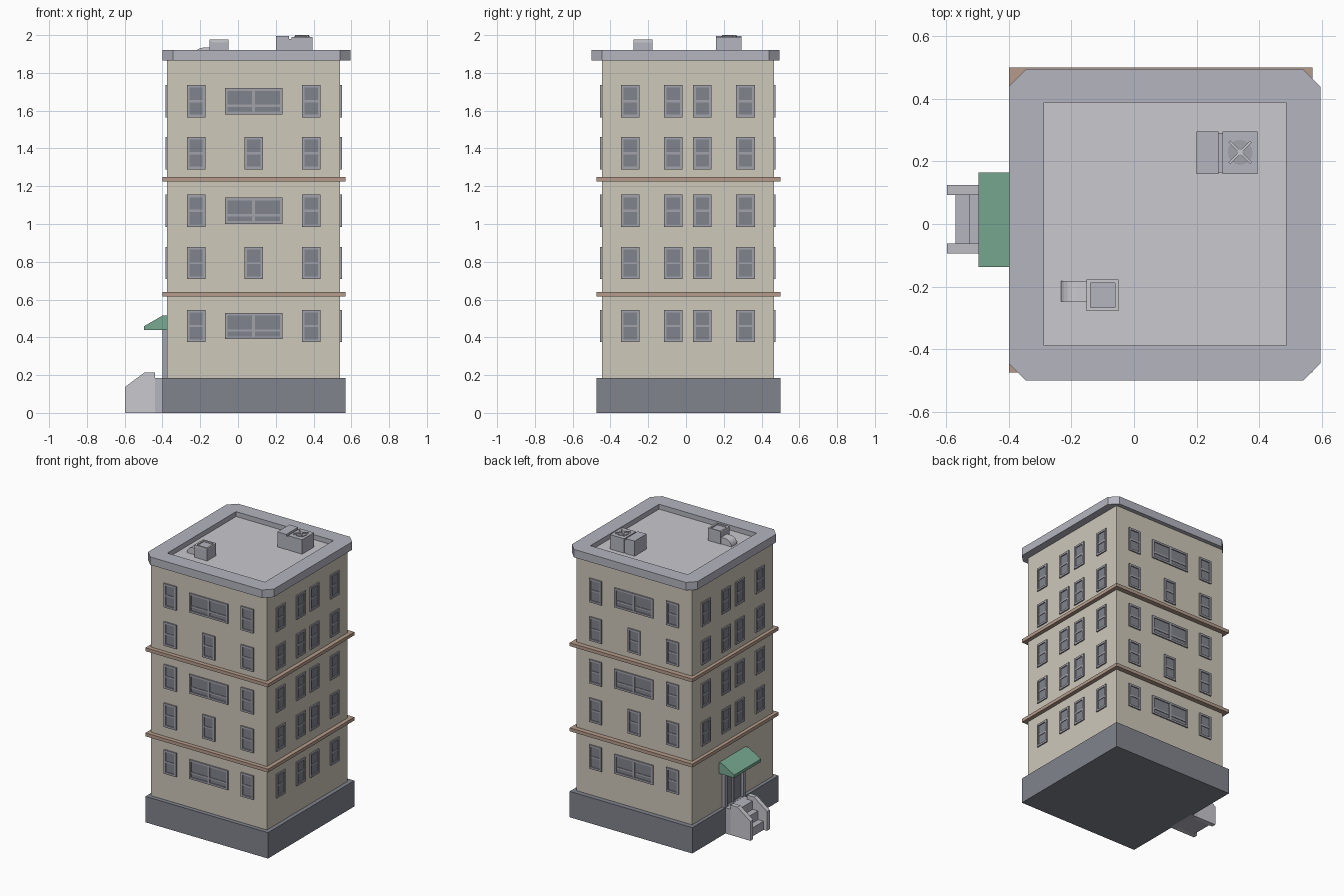
import bpy, bmesh, math
from mathutils import Matrix, Vector

if "Cube" in bpy.data.objects:
    bpy.data.objects.remove(bpy.data.objects["Cube"])


def material(name, r, g, b):
    m = bpy.data.materials.new(name)
    m.diffuse_color = (r, g, b, 1)
    m.use_nodes = True
    m.node_tree.nodes["Principled BSDF"].inputs["Base Color"].default_value = m.diffuse_color
    return m


WALL = material("wall_beige", .62, .58, .49)
SLATE = material("slate", .22, .23, .27)
TRIM = material("trim_grey", .46, .46, .53)
FRAME = material("frame_grey", .36, .36, .41)
LIGHT = material("light_grey", .58, .58, .62)
BROWN = material("band_brown", .46, .33, .26)
GREEN = material("awning_green", .19, .40, .29)


def finish(name, bm, mat):
    bmesh.ops.recalc_face_normals(bm, faces=bm.faces)
    me = bpy.data.meshes.new(name)
    bm.to_mesh(me)
    bm.free()
    me.materials.append(mat)
    ob = bpy.data.objects.new(name, me)
    bpy.context.collection.objects.link(ob)
    return ob


def boxes(name, mat, items, matrix=Matrix()):
    """Each item is (x0, x1, y0, y1, z0, z1)."""
    bm = bmesh.new()
    for x0, x1, y0, y1, z0, z1 in items:
        mid = Vector((x0 + x1, y0 + y1, z0 + z1)) / 2
        size = Matrix.Diagonal((x1 - x0, y1 - y0, z1 - z0, 1))
        bmesh.ops.create_cube(bm, size=1, matrix=matrix @ Matrix.Translation(mid) @ size)
    return finish(name, bm, mat)


def profile_y(name, mat, pts, spans):
    """Extrude an x-z profile along y over each span."""
    bm = bmesh.new()
    for y0, y1 in spans:
        a = [bm.verts.new((x, y0, z)) for x, z in pts]
        b = [bm.verts.new((x, y1, z)) for x, z in pts]
        bm.faces.new(a)
        bm.faces.new(b)
        for i in range(len(pts)):
            j = (i + 1) % len(pts)
            bm.faces.new((a[i], a[j], b[j], b[i]))
    return finish(name, bm, mat)


# Main masses and the two belt courses
boxes("base", SLATE, [(-.40, .57, -.475, .50, 0, .185)])
boxes("walls", WALL, [(-.375, .541, -.445, .465, .185, 1.87)])
boxes("belt_courses", BROWN, [(-.40, .57, -.475, .50, z, z + .024) for z in (.615, 1.224)])

# Cornice: chamfered slab with a square recess
x0, x1, y0, y1, c = -.40, .595, -.50, .495, .055
ring = [(x0, y0 + c), (x0 + c, y0), (x1 - c, y0), (x1, y0 + c),
        (x1, y1 - c), (x1 - c, y1), (x0 + c, y1), (x0, y1 - c)]
hole = [(-.287, -.388), (.485, -.388), (.485, .388), (-.287, .388)]
bm = bmesh.new()
low = [bm.verts.new((*p, 1.865)) for p in ring]
top = [bm.verts.new((*p, 1.922)) for p in ring]
rim = [bm.verts.new((*p, 1.922)) for p in hole]
floor = [bm.verts.new((*p, 1.885)) for p in hole]
bm.faces.new(low)
for i in range(8):
    j = (i + 1) % 8
    bm.faces.new((low[i], low[j], top[j], top[i]))
for k in range(4):
    n = (k + 1) % 4
    bm.faces.new((top[2 * k], top[2 * k + 1], rim[k]))
    bm.faces.new((top[2 * k + 1], top[(2 * k + 2) % 8], rim[n], rim[k]))
    bm.faces.new((rim[k], rim[n], floor[n], floor[k]))
bm.faces.new(floor)
finish("cornice", bm, TRIM)
boxes("roof_floor", LIGHT, [(-.287, .485, -.388, .388, 1.875, 1.887)])


# Windows, in wall space: u along the wall, outward is -y, wall plane at y = 0
def window(u, z, w, h, wide, frames, panes):
    t, d = .014, -.009
    l, r, b, top = u - w / 2, u + w / 2, z - h / 2, z + h / 2
    frames += [(l, l + t, d, .01, b, top), (r - t, r, d, .01, b, top),
               (l + t, r - t, d, .01, top - t, top), (l + t, r - t, d, .01, b, b + t)]
    rail = b + .045 if wide else z
    frames.append((l + t, r - t, -.006, .01, rail - .006, rail + .006))
    if wide:
        frames.append((u - .008, u + .008, -.008, .01, b + t, top - t))
    panes.append((l + t, r - t, -.002, .01, b + t, top - t))


ROWS = [.46, .794, 1.07, 1.375, 1.65]
sides = [("front", 0, .455), ("right", 90, .458), ("back", 180, .455), ("left", -90, .458)]
for name, angle, dist in sides:
    frames, panes = [], []
    for i, z in enumerate(ROWS):
        if name in ("front", "back"):
            for u in (-.305, .305):
                window(u, z, .098, .171, False, frames, panes)
            wide = i % 2 == 0
            window(0, z, .306 if wide else .098, .138 if wide else .171, wide, frames, panes)
        elif name == "right" or i > 0:
            for u in (-.305, -.077, .077, .305):
                window(u, z, .098, .171, False, frames, panes)
    mat = (Matrix.Translation((.083, .01, 0)) @ Matrix.Rotation(math.radians(angle), 4, 'Z')
           @ Matrix.Translation((0, -dist, 0)))
    boxes(name + "_window_frames", FRAME, frames, mat)
    boxes(name + "_window_glass", SLATE, panes, mat)

# Entrance: double door, frame and awning on the left side
boxes("door_frame", FRAME, [(-.40, -.37, .105, .128, .185, .46), (-.40, -.37, -.10, -.077, .185, .46),
                            (-.40, -.37, -.077, .105, .42, .46), (-.39, -.37, .006, .022, .185, .42)])
boxes("door_panels", SLATE, [(-.381, -.37, -.077, .105, .185, .42)])
profile_y("awning", GREEN, [(-.37, .515), (-.40, .515), (-.497, .459), (-.497, .438), (-.37, .438)],
          [(-.137, .165)])

# Entrance stairs with sloped side walls
profile_y("stair_walls", LIGHT, [(-.597, 0), (-.597, .138), (-.495, .214), (-.44, .214), (-.44, 0)],
          [(.093, .125), (-.094, -.062)])
profile_y("steps", TRIM, [(-.57, 0), (-.57, .062), (-.527, .062), (-.527, .124), (-.484, .124),
                          (-.484, .184), (-.44, .184), (-.44, 0)], [(-.062, .093)])
boxes("landing", TRIM, [(-.44, -.39, -.094, .125, 0, .184)])

# Rooftop cooling unit with a fan
boxes("cooling_unit", TRIM, [(.20, .27, .16, .295, 1.88, 1.995), (.283, .395, .16, .295, 1.88, 1.99),
                             (.265, .29, .165, .29, 1.88, 1.98)])
bm = bmesh.new()
for r, n, depth in ((.04, 16, .008), (.012, 8, .016)):
    bmesh.ops.create_cone(bm, cap_ends=True, segments=n, radius1=r, radius2=r, depth=depth,
                          matrix=Matrix.Translation((.339, .229, 1.99)))
finish("fan_disc", bm, FRAME)
for i, a in enumerate((45, -45)):
    boxes("fan_guard_%d" % (i + 1), LIGHT, [(-.049, .049, -.004, .004, 1.99, 2.0)],
          Matrix.Translation((.339, .229, 0)) @ Matrix.Rotation(math.radians(a), 4, 'Z'))

# Rooftop vent: box with a raised lip, and a rounded duct
X0, X1, Y0, Y1, t = -.151, -.049, -.278, -.177, .012
boxes("vent_box", TRIM, [(X0, X1, Y0, Y1, 1.88, 1.967)])
boxes("vent_lip", LIGHT, [(X0, X0 + t, Y0, Y1, 1.96, 1.976), (X1 - t, X1, Y0, Y1, 1.96, 1.976),
                          (X0 + t, X1 - t, Y0, Y0 + t, 1.96, 1.976),
                          (X0 + t, X1 - t, Y1 - t, Y1, 1.96, 1.976)])
arc = [(-.183 - .05 * math.cos(a), 1.884 + .05 * math.sin(a))
       for a in (math.radians(18 * i) for i in range(6))]
profile_y("vent_duct", LIGHT, arc + [(-.145, 1.934), (-.145, 1.884)], [(-.247, -.182)])
